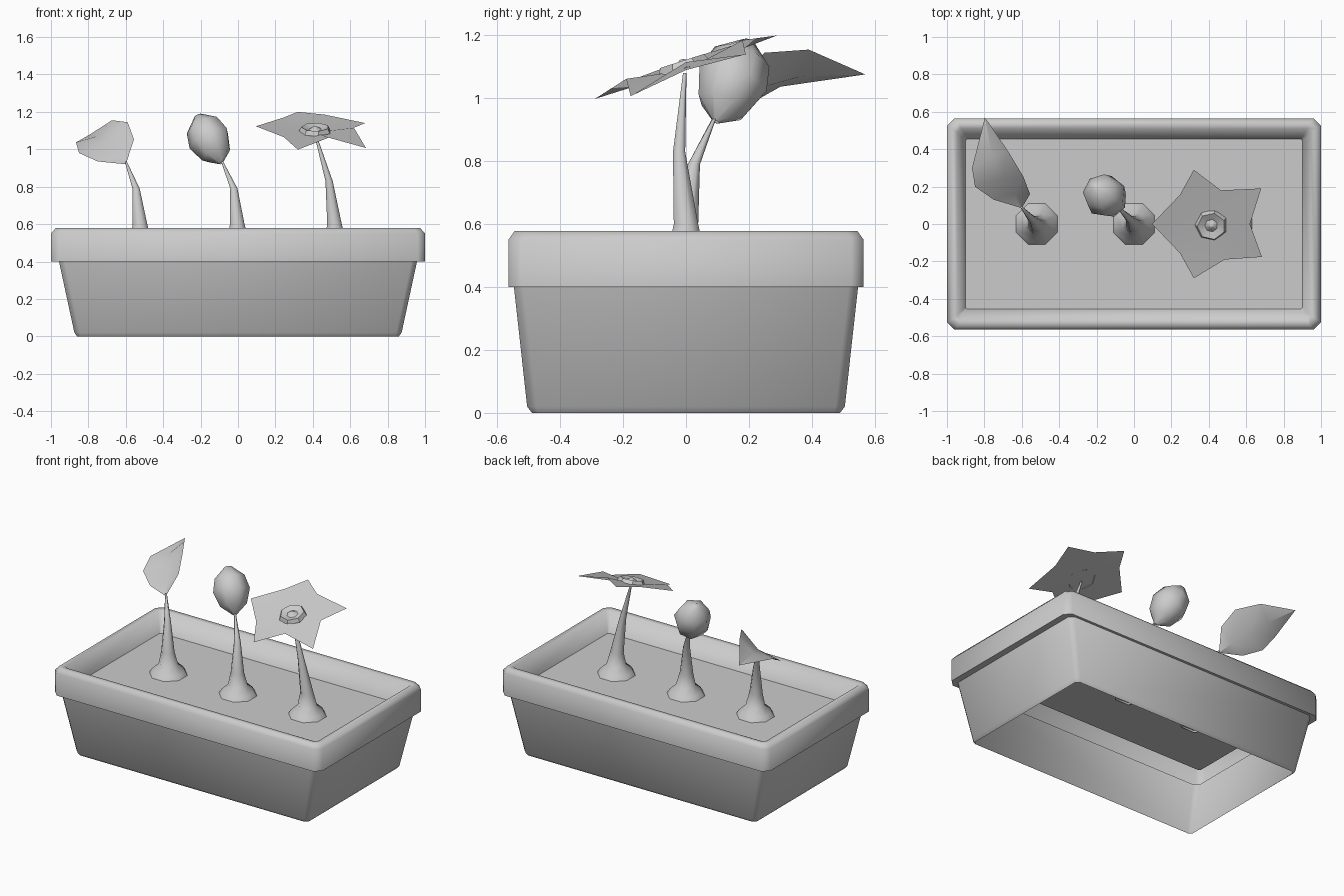
import bpy, bmesh, math
from mathutils import Vector

cube = bpy.data.objects.get("Cube")
if cube:
    bpy.data.objects.remove(cube, do_unlink=True)

clay = bpy.data.materials.new("plain grey")
clay.use_nodes = True
GREY = (0.6, 0.6, 0.6, 1)
clay.diffuse_color = GREY
clay.node_tree.nodes["Principled BSDF"].inputs["Base Color"].default_value = GREY


def finish(name, bm, angle=None):
    """Turn a bmesh into a named object, smooth below the given angle."""
    mesh = bpy.data.meshes.new(name)
    bm.to_mesh(mesh)
    bm.free()
    obj = bpy.data.objects.new(name, mesh)
    bpy.context.collection.objects.link(obj)
    mesh.materials.append(clay)
    if angle:
        bpy.ops.object.select_all(action='DESELECT')
        obj.select_set(True)
        bpy.context.view_layer.objects.active = obj
        bpy.ops.object.shade_smooth_by_angle(angle=math.radians(angle))
    return obj


def loft(bm, rings, cap=False):
    """Join closed rings of points with quads; cap fills the last ring."""
    rows = [[bm.verts.new(p) for p in ring] for ring in rings]
    for a, b in zip(rows, rows[1:]):
        n = len(a)
        for i in range(n):
            j = (i + 1) % n
            bm.faces.new((a[i], a[j], b[j], b[i]))
    if cap:
        bm.faces.new(rows[-1])


def box_ring(hx, hy, z, c):
    """Rectangle with chamfered corners, counter-clockwise."""
    quarter = [(hx, hy - c), (hx - c, hy)]
    pts = quarter + [(-x, y) for x, y in reversed(quarter)]
    pts += [(-x, -y) for x, y in pts]
    return [(x, y, z) for x, y in pts]


def circle(center, r, n=8, axis=(0, 0, 1)):
    """Ring of n points around an axis."""
    turn = Vector((0, 0, 1)).rotation_difference(Vector(axis))
    ring = []
    for i in range(n):
        a = 2 * math.pi * (i + 0.5) / n
        ring.append(Vector(center) + turn @ Vector((r * math.cos(a), r * math.sin(a), 0)))
    return ring


# Planter: open-bottomed tapered wall, overhanging rounded rim, inner slope
bm = bmesh.new()
loft(bm, [box_ring(*s) for s in (
    (0.86, 0.49, 0, 0.02), (0.875, 0.505, 0.02, 0.03), (0.957, 0.547, 0.4, 0.03),
    (1, 0.565, 0.4, 0.04), (1, 0.565, 0.55, 0.04), (0.975, 0.545, 0.578, 0.035),
    (0.945, 0.51, 0.575, 0.02), (0.9, 0.455, 0.45, 0.01))])
finish("planter", bm, 60)

# Soil sheet
bm = bmesh.new()
loft(bm, [box_ring(0.905, 0.46, 0.45, 0.01)], cap=True)
finish("soil", bm)

# Stems: flared foot, bent shaft and thin tip
for name, x, bend, tip in (
        ("leaf_stem", -0.52, (-0.545, 0.025, 0.79), (-0.6, 0.088, 0.935)),
        ("bud_stem", 0, (-0.022, 0.025, 0.79), (-0.085, 0.09, 0.935)),
        ("flower_stem", 0.52, (0.487, -0.022, 0.83), (0.413, -0.004, 1.08))):
    bm = bmesh.new()
    loft(bm, [circle((x, 0, 0.44), 0.125), circle((x, 0, 0.475), 0.105),
              circle((x, 0, 0.515), 0.062), circle((x - 0.004, 0, 0.6), 0.042),
              circle(bend, 0.021), circle(tip, 0.006)], cap=True)
    finish(name, bm, 60)

# Leaf: blade folded along a sunken midrib
left = [(-0.75, 0.13, 0.935), (-0.85, 0.2, 0.98), (-0.866, 0.3, 1.037)]
right = [(-0.556, 0.16, 1.053), (-0.59, 0.25, 1.145), (-0.674, 0.39, 1.155)]
sink = Vector((0.013, 0.015, -0.028))
bm = bmesh.new()
base = bm.verts.new((-0.6, 0.085, 0.92))
end = bm.verts.new((-0.797, 0.57, 1.076))
rib = [bm.verts.new((Vector(a) + Vector(b)) / 2 + sink) for a, b in zip(left, right)]
for side in (left, right):
    edge = [bm.verts.new(p) for p in side]
    bm.faces.new((base, rib[0], edge[0]))
    for i in range(2):
        bm.faces.new((rib[i], rib[i + 1], edge[i + 1], edge[i]))
    bm.faces.new((rib[2], end, edge[2]))
bmesh.ops.recalc_face_normals(bm, faces=bm.faces)
finish("leaf", bm, 30)

# Bud: faceted egg leaning along the stem tip
foot, top = Vector((-0.09, 0.095, 0.925)), Vector((-0.215, 0.2, 1.18))
bm = bmesh.new()
loft(bm, [circle(foot.lerp(top, t), r, 7, top - foot) for t, r in (
    (0, 0.01), (0.2, 0.085), (0.5, 0.117), (0.78, 0.095), (1, 0.02))], cap=True)
finish("bud", bm, 60)

# Flower: tilted five-pointed star with drooping tips
tips = [(0.096, 0, 1.123), (0.32, -0.29, 0.998), (0.684, -0.176, 1.007),
        (0.68, 0.19, 1.14), (0.32, 0.29, 1.2)]
notches = [(0.245, -0.155, 1.065), (0.485, -0.19, 1.062), (0.62, 0, 1.115),
           (0.465, 0.18, 1.185), (0.245, 0.155, 1.17)]
bm = bmesh.new()
heart = bm.verts.new((0.413, 0, 1.09))
outer = [bm.verts.new(p) for p in tips]
inner = [bm.verts.new(p) for p in notches]
for i in range(5):
    bm.faces.new((heart, inner[i - 1], outer[i], inner[i]))
finish("petals", bm, 30)

# Flower centre: low six-sided button with a dished top
tilt = Vector((0, -0.32, 1)).normalized()
mid = Vector((0.413, -0.005, 1.095))
bm = bmesh.new()
loft(bm, [circle(mid + tilt * h, r, 7, tilt) for h, r in (
    (0, 0.088), (0.025, 0.075), (0.012, 0.035), (0.03, 0.006))], cap=True)
finish("flower_centre", bm, 30)
